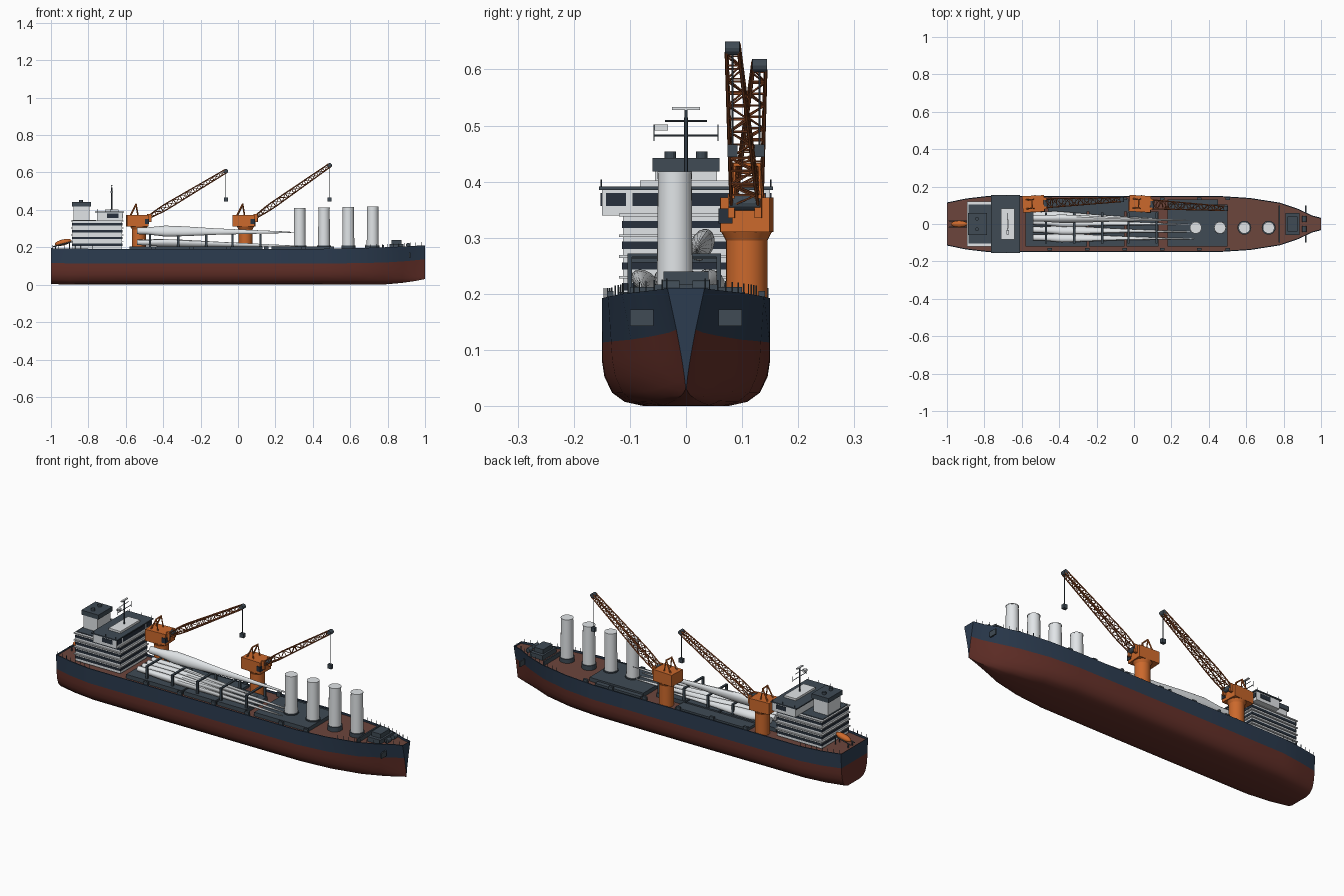
import bpy, bmesh, math
from mathutils import Vector, Matrix

if "Cube" in bpy.data.objects:
    bpy.data.objects.remove(bpy.data.objects["Cube"])

def mat(name, *c):
    m = bpy.data.materials.new(name)
    m.diffuse_color = (*c, 1)
    m.use_nodes = True
    m.node_tree.nodes["Principled BSDF"].inputs["Base Color"].default_value = m.diffuse_color
    return m

NAVY = mat("navy", .025, .045, .08)
RED = mat("antifouling", .13, .03, .022)
DECK = mat("deck_red", .15, .06, .045)
DARK = mat("dark_steel", .05, .07, .09)
ORANGE = mat("orange", .6, .14, .025)
RUST = mat("boom_orange", .36, .09, .025)
WHITE = mat("white", .75, .78, .8)
GLASS = mat("glass", .02, .03, .045)

def finish(bm, name, *mats, smooth=False):
    bmesh.ops.recalc_face_normals(bm, faces=bm.faces)
    me = bpy.data.meshes.new(name)
    bm.to_mesh(me)
    bm.free()
    ob = bpy.data.objects.new(name, me)
    bpy.context.collection.objects.link(ob)
    for m in mats:
        me.materials.append(m)
    if smooth:
        bpy.ops.object.select_all(action='DESELECT')
        ob.select_set(True)
        bpy.context.view_layer.objects.active = ob
        bpy.ops.object.shade_smooth_by_angle(angle=math.radians(32))
    return ob

def add_box(bm, x0, x1, y0, y1, z0, z1):
    m = Matrix.Translation(((x0+x1)/2, (y0+y1)/2, (z0+z1)/2)) @ Matrix.Diagonal((x1-x0, y1-y0, z1-z0, 1))
    bmesh.ops.create_cube(bm, size=1, matrix=m)

def add_rod(bm, a, b, r, r2=None, n=6):
    a, b = Vector(a), Vector(b)
    d = b - a
    m = Matrix.Translation((a+b)/2) @ d.to_track_quat('Z', 'Y').to_matrix().to_4x4()
    bmesh.ops.create_cone(bm, cap_ends=True, segments=n, radius1=r, radius2=r if r2 is None else r2, depth=d.length, matrix=m)

def boxes(name, m, *bs):
    bm = bmesh.new()
    for b in bs:
        add_box(bm, *b)
    return finish(bm, name, m)

def rods(name, m, *rs, n=6, smooth=False):
    bm = bmesh.new()
    for r in rs:
        add_rod(bm, *r, n=n)
    return finish(bm, name, m, smooth=smooth)

# Hull: lofted sections (x, deck half width, bottom half width, keel z, rail z)
STATIONS = [(-1, .115, .105, .004, .195), (-.9, .136, .128, 0, .193), (-.78, .15, .148, 0, .192),
            (-.3, .15, .15, 0, .192), (.1, .15, .15, 0, .192), (.45, .15, .148, 0, .192),
            (.62, .139, .128, 0, .195), (.78, .114, .082, .001, .2), (.88, .08, .04, .01, .204),
            (.95, .046, .014, .02, .208), (1, .033, .001, .03, .21)]
PROFILE = [(0, 0), (.5, .0), (.73, .008), (.88, .025), (.97, .055), (1, .085), (1, .118)]

def section(x, hw, hb, k, top):
    half = []
    for f, z in PROFILE + [(1, .2)]:
        t = z / .2
        half.append((f * (hb + (hw-hb) * t**1.3), k + (top-k) * t))
    half += [(hw-.005, top), (hw-.005, top-.01)]
    return [(x, y, z) for y, z in half] + [(x, -y, z) for y, z in half[:0:-1]]

bm = bmesh.new()
rings = [[bm.verts.new(p) for p in section(*s)] for s in STATIONS]
n = len(rings[0])
for a, b in zip(rings, rings[1:]):
    for i in range(n):
        f = bm.faces.new((a[i], a[(i+1) % n], b[(i+1) % n], b[i]))
        f.material_index = 0 if i < 6 or i >= n-6 else (2 if i == 9 else 1)
for r in (rings[0], rings[-1]):
    for i in range(9):
        j = (-i) % n
        vs = [r[i], r[i+1], r[-(i+1)]] + ([r[j]] if i else [])
        f = bm.faces.new(vs)
        f.material_index = 0 if i < 6 and r is rings[0] else 1
finish(bm, "hull", RED, NAVY, DECK, smooth=True)

# Hatch covers with coamings and ribs
hatches = [(-.58, -.25), (-.24, -.05), (-.04, .13), (.18, .5)]
boxes("hatch_covers", DARK, *[(a, b, -.12, .066 if a < .1 else .105, .18, .203) for a, b in hatches])
boxes("hatch_side_walkway", DARK, (-.46, -.03, .066, .135, .18, .196), (.18, .45, .105, .13, .18, .194))
boxes("deck_fittings", DARK, *[(x-.012, x+.012, s*.135-.006, s*.135+.006, .18, .205)
                              for x in (-.45, -.25, -.05, .15, .35, .5) for s in (-1, 1)])

# Accommodation block with storeys, windows and slabs
H = .037
boxes("accommodation", WHITE, *[(-.885, -.62, -.112, .112, .18+(.012 if i == 0 else H*i+.012), .18+H*(i+1)+.012) for i in range(4)])
boxes("storey_slabs", WHITE, *[(-.893, -.612, -.119, .119, .19+H*i, .195+H*i) for i in range(1, 5)])
boxes("storey_windows", GLASS, *[(-.887, -.618, -.114, .114, .206+H*i, .219+H*i) for i in range(4)])

# Bridge with full-width wings
boxes("bridge", WHITE, (-.755, -.617, -.15, .15, .34, .385), (-.71, -.64, -.082, .082, .39, .402))
boxes("bridge_roof", DARK, (-.765, -.61, -.155, .155, .385, .391))
boxes("bridge_windows", GLASS, (-.7, -.615, -.095, .095, .357, .38),
      *[(-.7, -.64, s*.148-.004, s*.148+.004, .357, .38) for s in (-1, 1)],
      *[(-.65, -.615, s*.125-.018, s*.125+.018, .357, .38) for s in (-1, 1)])
rods("bridge_rails", DARK, *[((x, s*.151, .385), (x, s*.151, .404), .0012) for x in (-.75, -.68, -.62) for s in (-1, 1)])

# Funnel casing
boxes("funnel", WHITE, (-.88, -.795, -.055, .055, .34, .43))
boxes("funnel_top", DARK, (-.888, -.787, -.06, .06, .418, .442))
rods("exhausts", DARK, *[((-.84, s*.028, .44), (-.84, s*.028, .454), .01) for s in (-1, 1)], n=12)
boxes("aft_casing_roof", DARK, (-.885, -.76, -.105, .105, .342, .347))

# Radar mast
rods("radar_mast", DARK, ((-.675, 0, .4), (-.675, 0, .53), .004, .003),
     ((-.675, -.057, .482), (-.675, .057, .482), .0018), ((-.675, -.037, .508), (-.675, .037, .508), .0015),
     *[((-.675, s*.057, .472), (-.675, s*.057, .502), .0012) for s in (-1, 1)])
boxes("radar_scanners", WHITE, (-.68, -.67, -.025, .025, .528, .533), (-.682, -.668, -.056, -.032, .491, .502))

# Free-fall lifeboat on its sloping stern ramp
bm = bmesh.new()
bmesh.ops.create_uvsphere(bm, u_segments=16, v_segments=10, radius=1,
    matrix=Matrix.Translation((-.935, 0, .226)) @ Matrix.Rotation(math.radians(-14), 4, 'Y') @ Matrix.Diagonal((.046, .018, .016, 1)))
finish(bm, "lifeboat", ORANGE, smooth=True)
rods("lifeboat_ramp", DARK, *[r for s in (-1, 1) for r in (
    ((-.99, s*.017, .203), (-.885, s*.017, .23), .003), ((-.975, s*.017, .18), (-.975, s*.017, .207), .003),
    ((-.9, s*.017, .18), (-.9, s*.017, .226), .003))])

# Deck cranes: pedestal, slewing house, lattice boom, hook
def crane(name, cx, cy, tip):
    tip = Vector(tip)
    rods(name + "_pedestal", ORANGE, ((cx, cy, .18), (cx, cy, .295), .037), ((cx, cy, .295), (cx, cy, .312), .037, .046), n=24, smooth=True)
    yaw = math.atan2(tip.y-cy, tip.x-cx)
    place = Matrix.Translation((cx, cy, 0)) @ Matrix.Rotation(yaw, 4, 'Z')
    house = boxes(name + "_house", ORANGE, (-.066, .05, -.044, .044, .31, .372), (.045, .065, -.03, -.018, .335, .378), (.045, .065, .018, .03, .335, .378))
    cab = boxes(name + "_cab", GLASS, (.03, .053, -.047, -.022, .325, .352))
    frame = rods(name + "_gantry", ORANGE, *[r for s in (-1, 1) for r in (
        ((-.045, s*.025, .37), (-.015, s*.022, .43), .004), ((-.005, s*.025, .37), (-.015, s*.022, .43), .003))],
        ((-.015, -.024, .43), (-.015, .024, .43), .004))
    for ob in (house, cab, frame):
        ob.matrix_world = place
    root = place @ Vector((.055, 0, .362))
    d = (tip - root).normalized()
    side = Vector((-d.y, d.x, 0)).normalized()
    up = d.cross(side)
    N = 12
    def node(i, c):
        t = i / N
        w = .024 - .013*t
        h = (.007 + .01*min(1, t*5)) * (1 - .45*t)
        sx, sz = ((1, 1), (-1, 1), (-1, -1), (1, -1))[c % 4]
        return root.lerp(tip, t) + side*w*sx + up*h*sz
    rs = []
    for i in range(N):
        for c in range(4):
            rs.append((node(i, c), node(i+1, c), .0032))
            rs.append((node(i, c), node(i, c+1), .0018))
            rs.append((node(i, c + i % 2), node(i+1, c + 1 - i % 2), .0018))
    rods(name + "_boom", RUST, *rs, n=5)
    rods(name + "_boom_ends", DARK, (root-side*.028, root+side*.028, .013), (tip-side*.013, tip+side*.013, .012), n=12)
    low = Vector((tip.x, tip.y, .46))
    rods(name + "_hoist", DARK, (tip, low, .0018))
    boxes(name + "_hook_block", DARK, (low.x-.011, low.x+.011, low.y-.009, low.y+.009, .444, .466))

crane("aft_crane", -.53, .108, (-.065, .131, .607))
crane("mid_crane", .04, .108, (.49, .083, .638))

# Wind turbine tower sections standing on the foredeck
for i, x in enumerate((.33, .46, .59, .72)):
    top = .405 + .003*i
    rods(f"tower_section_{i+1}", WHITE, ((x, -.02, .2), (x, -.02, top), .032, .03),
         ((x, -.02, top), (x, -.02, top+.004), .031), n=32, smooth=True)
    rods(f"tower_base_{i+1}", DARK, ((x, -.02, .18), (x, -.02, .209), .037), n=24)

# Turbine blades: lens sections lofted from round root to thin tip (t, half width, half height)
BLADE = [(0, .015, .017), (.06, .015, .017), (.18, .019, .028), (.3, .017, .025), (.5, .011, .016), (.75, .006, .009), (.95, .003, .004), (1, .001, .001)]
def blade(name, y0, y1, z0, z1, x0, x1, scale, tilt):
    bm = bmesh.new()
    rings = []
    for t, w, h in BLADE:
        ring = []
        a = tilt * (1-t)
        for k in range(16):
            q = k*math.tau/16
            u, v = w*scale*math.cos(q), h*scale*math.sin(q)
            ring.append(bm.verts.new((x0+(x1-x0)*t, y0+(y1-y0)*t + u*math.cos(a)-v*math.sin(a),
                                      z0+(z1-z0)*t + u*math.sin(a)+v*math.cos(a))))
        rings.append(ring)
    for a, b in zip(rings, rings[1:]):
        for k in range(16):
            bm.faces.new((a[k], a[(k+1) % 16], b[(k+1) % 16], b[k]))
    bm.faces.new(rings[0])
    bm.faces.new(rings[-1])
    finish(bm, name, WHITE, smooth=True)

for i, y in enumerate((-.072, -.03, .012)):
    blade(f"lower_blade_{i+1}", y, y*.9-.015, .226, .206, -.54, .32, .95, 1.2)
blade("upper_blade", .03, .02, .288, .28, -.54, .3, 1.1, -.5)
blade("side_blade", .05, .03, .228, .208, -.54, .1, .9, 1.2)

# Blade cradles
cr = []
for x, z in ((-.47, .27), (-.32, .262), (-.17, .268), (-.03, .27), (.12, .272)):
    cr += [(x-.006, x+.006, y-.004, y+.004, .2, z) for y in (-.1, .058)]
    cr.append((x-.006, x+.006, -.1, .058, z-.006, z))
boxes("blade_cradles", DARK, *cr)

# Forecastle: winch house, windlasses, anchors
boxes("forecastle_house", DARK, (.81, .885, -.058, .058, .185, .217), (.82, .875, -.04, .04, .217, .24))
rods("windlasses", DARK, *[((.91, s*.012, .212), (.91, s*.042, .212), .012) for s in (-1, 1)], n=12)
boxes("breakwater", DARK, (.772, .78, -.1, .1, .188, .212))
boxes("anchors", DARK, *[(.915, .922, min(s*.058, s*.1), max(s*.058, s*.1), .143, .172) for s in (-1, 1)])

# Guard rails along bow and stern edges
def edge(x):
    for a, b in zip(STATIONS, STATIONS[1:]):
        if a[0] <= x <= b[0]:
            t = (x-a[0])/(b[0]-a[0])
            return a[1]+(b[1]-a[1])*t-.004, a[4]+(b[4]-a[4])*t
rs = []
for start, count in ((.68, 11), (-.99, 8)):
    for s in (-1, 1):
        for i in range(count):
            x = start + i*.03
            y, z = edge(x)
            rs.append(((x, s*y, z-.004), (x, s*y, z+.018), .0014))
rods("guard_rails", DARK, *rs, n=5)
